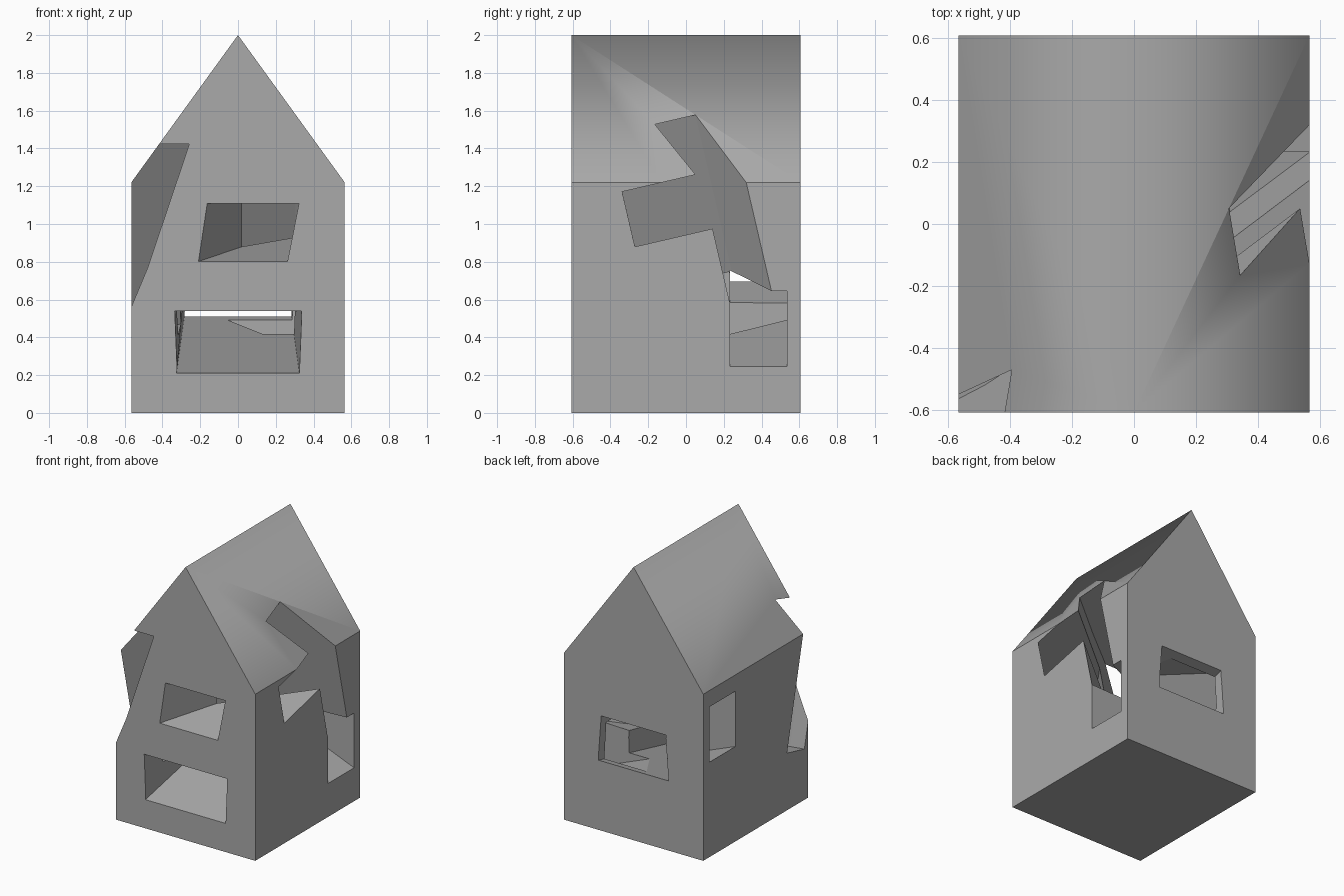
import bpy, bmesh
from math import sin, cos, radians

cube = bpy.data.objects.get("Cube")
if cube:
    bpy.data.objects.remove(cube, do_unlink=True)

HALF_W, HALF_D, EAVE, RIDGE = 0.565, 0.607, 1.22, 2.0
TILT = radians(13.1)

grey = bpy.data.materials.new("plain_grey")
grey.use_nodes = True
grey.diffuse_color = (0.4, 0.4, 0.4, 1)
grey.node_tree.nodes["Principled BSDF"].inputs["Base Color"].default_value = (0.4, 0.4, 0.4, 1)


def loft(name, ring_a, ring_b):
    """Closed solid between two rings with the same number of points."""
    bm = bmesh.new()
    a = [bm.verts.new(p) for p in ring_a]
    b = [bm.verts.new(p) for p in ring_b]
    bm.faces.new(a)
    bm.faces.new(b[::-1])
    for i in range(len(a)):
        j = (i + 1) % len(a)
        bm.faces.new((a[j], a[i], b[i], b[j]))
    bmesh.ops.recalc_face_normals(bm, faces=bm.faces)
    mesh = bpy.data.meshes.new(name)
    bm.to_mesh(mesh)
    bm.free()
    mesh.materials.append(grey)
    obj = bpy.data.objects.new(name, mesh)
    bpy.context.collection.objects.link(obj)
    return obj


def tunnel(name, ring_a, ring_b, over=0.1):
    """Shaft between two wall openings, lengthened past both walls."""
    def past(p, q):
        return [m + (m - n) * over for m, n in zip(p, q)]
    return loft(name, [past(p, q) for p, q in zip(ring_a, ring_b)],
                [past(q, p) for p, q in zip(ring_a, ring_b)])


def tilted(x, u, w):
    """Point in the frame that is pitched about the x axis."""
    return (x, u * cos(TILT) - w * sin(TILT), u * sin(TILT) + w * cos(TILT))


def tilted_prism(name, plan, low, high, slope=0.0):
    return loft(name, [tilted(x, u, low + slope * x) for x, u in plan],
                [tilted(x, u, high) for x, u in plan])


# House body with pitched roof
profile = [(-HALF_W, 0), (HALF_W, 0), (HALF_W, EAVE), (0, RIDGE), (-HALF_W, EAVE)]
house = loft("house_body", [(x, -HALF_D, z) for x, z in profile],
             [(x, HALF_D, z) for x, z in profile])

# Tall slot running diagonally from the right roof to the front left corner
slot_plan = [(0.8, 0.54), (0.565, 0.358), (0.02, -0.064), (-0.26, -0.27),
             (-0.48, -0.418), (-0.565, -0.464), (-0.8, -0.59),
             (-0.8, -0.437), (-0.565, -0.258), (0.305, 0.406),
             (0.565, 0.587), (0.8, 0.75)]
# Branch from the upper front window to the right wall, joining the slot
branch_plan = [(-0.343, -0.611), (0.07, 0.011), (0.565, 0.42),
               (0.8, 0.5), (0.8, 0.204), (0.085, -0.611)]


def front_ring(y, top, top_half, low, low_half):
    return [(-low_half, y, low), (low_half, y, low), (top_half, y, top), (-top_half, y, top)]


def side_ring(x, low, top):
    return [(x, 0.233, low), (x, 0.536, low), (x, 0.536, top), (x, 0.233, top)]


cutters = [
    tilted_prism("diagonal_slot", slot_plan, 0.505, 1.525, 0.027),
    tilted_prism("upper_branch", branch_plan, 0.918, 1.217),
    # Rising shafts from front to back and from right to left
    tunnel("lower_shaft", front_ring(-HALF_D, 0.54, 0.335, 0.21, 0.325),
           front_ring(HALF_D, 0.84, 0.262, 0.51, 0.284)),
    tunnel("side_shaft", side_ring(HALF_W, 0.245, 0.645), side_ring(-HALF_W, 0.695, 1.1)),
]
for cutter in cutters:
    cutter.hide_render = True
    cut = house.modifiers.new(cutter.name, "BOOLEAN")
    cut.operation = "DIFFERENCE"
    cut.solver = "EXACT"
    cut.object = cutter

# Bake the cuts and remove the helpers
bpy.context.view_layer.update()
graph = bpy.context.evaluated_depsgraph_get()
carved = bpy.data.meshes.new_from_object(house.evaluated_get(graph))
house.modifiers.clear()
house.data = carved
for cutter in cutters:
    bpy.data.objects.remove(cutter, do_unlink=True)

# Soft ridge, crisp edges everywhere else
bm = bmesh.new()
bm.from_mesh(carved)
for face in bm.faces:
    face.smooth = True
    face.material_index = 0
for edge in bm.edges:
    on_ridge = all(v.co.z > RIDGE - 0.001 for v in edge.verts)
    flat = len(edge.link_faces) == 2 and edge.calc_face_angle(0) < 0.03
    edge.smooth = on_ridge or flat
bm.to_mesh(carved)
bm.free()
